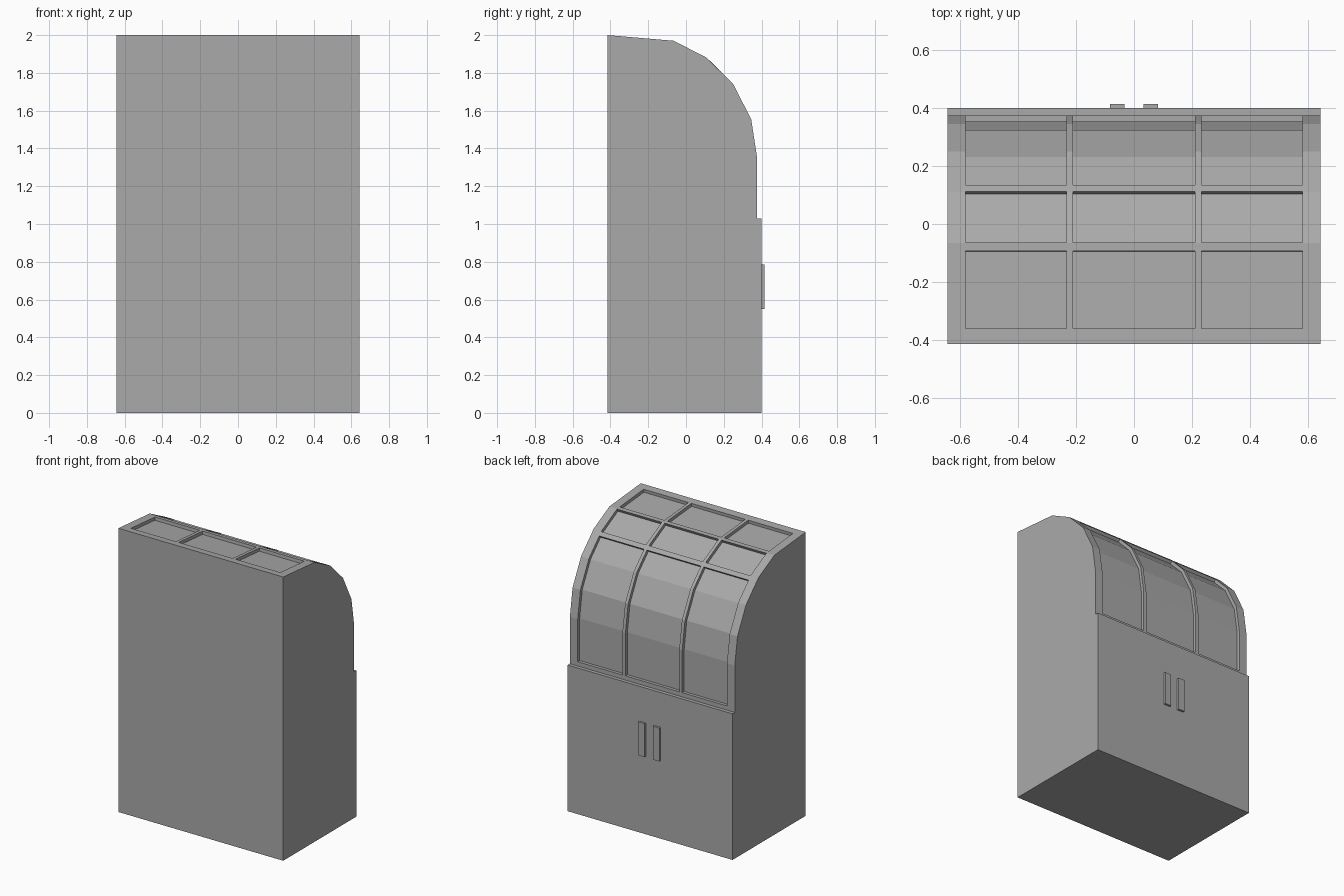
import bpy
import bmesh
from mathutils import Vector

cube = bpy.data.objects.get("Cube")
if cube:
    bpy.data.objects.remove(cube, do_unlink=True)

HALF_W = 0.643
RECESS = 0.022

grey = bpy.data.materials.new("plain grey")
grey.use_nodes = True
grey.diffuse_color = (0.4, 0.4, 0.4, 1)
grey.node_tree.nodes["Principled BSDF"].inputs["Base Color"].default_value = (0.4, 0.4, 0.4, 1)


def extrude_profile(bm, profile, x0, x1):
    """Add a closed prism of a (y, z) profile between two x positions."""
    face = bm.faces.new([bm.verts.new((x0, y, z)) for y, z in profile])
    out = bmesh.ops.extrude_face_region(bm, geom=[face])
    moved = [v for v in out["geom"] if isinstance(v, bmesh.types.BMVert)]
    bmesh.ops.translate(bm, verts=moved, vec=(x1 - x0, 0, 0))


def finish(bm, name):
    bmesh.ops.recalc_face_normals(bm, faces=bm.faces[:])
    mesh = bpy.data.meshes.new(name)
    bm.to_mesh(mesh)
    bm.free()
    mesh.materials.append(grey)
    obj = bpy.data.objects.new(name, mesh)
    bpy.context.collection.objects.link(obj)
    return obj


def offset_path(path, dist):
    """Shift a (y, z) path sideways with mitred corners."""
    pts = [Vector(p) for p in path]
    normals = []
    for a, b in zip(pts, pts[1:]):
        d = (b - a).normalized()
        normals.append(Vector((-d.y, d.x)))
    result = []
    for i, p in enumerate(pts):
        n1, n2 = normals[max(i - 1, 0)], normals[min(i, len(normals) - 1)]
        result.append(p + (n1 + n2) * dist / (1 + n1.dot(n2)))
    return result


# Cabinet with stepped back and faceted curved hood
curve = [(0.375, 1.36), (0.345, 1.555), (0.25, 1.74)]
profile = [(-0.415, 0), (0.4, 0), (0.4, 1.03), (0.375, 1.03)] + curve
profile += [(0.11, 1.88), (-0.065, 1.97), (-0.415, 2)]
bm = bmesh.new()
extrude_profile(bm, profile, -HALF_W, HALF_W)
body = finish(bm, "cabinet_body")

# Recessed panels: three rows following the hood, three columns
rows = [
    [(-0.36, 1.995), (-0.093, 1.972)],
    [(-0.063, 1.969), (0.113, 1.878)],
    [(0.135, 1.855)] + curve[::-1] + [(0.375, 1.06)],
]
columns = [(-0.582, -0.233), (-0.21, 0.21), (0.233, 0.582)]
bm = bmesh.new()
for row in rows:
    band = offset_path(row, -RECESS) + offset_path(row, 0.012)[::-1]
    for x0, x1 in columns:
        extrude_profile(bm, band, x0, x1)
cutter = finish(bm, "panel_cutter")
cutter.hide_render = True

cut = body.modifiers.new("panels", "BOOLEAN")
cut.operation = "DIFFERENCE"
cut.solver = "EXACT"
cut.object = cutter
bpy.context.view_layer.objects.active = body
bpy.ops.object.modifier_apply(modifier=cut.name)
bpy.data.objects.remove(cutter, do_unlink=True)

# Pair of upright door handles
for side, name in ((1, "left_handle"), (-1, "right_handle")):
    bm = bmesh.new()
    handle = [(0.4, 0.55), (0.415, 0.55), (0.415, 0.785), (0.4, 0.785)]
    extrude_profile(bm, handle, side * 0.032, side * 0.082)
    finish(bm, name)
